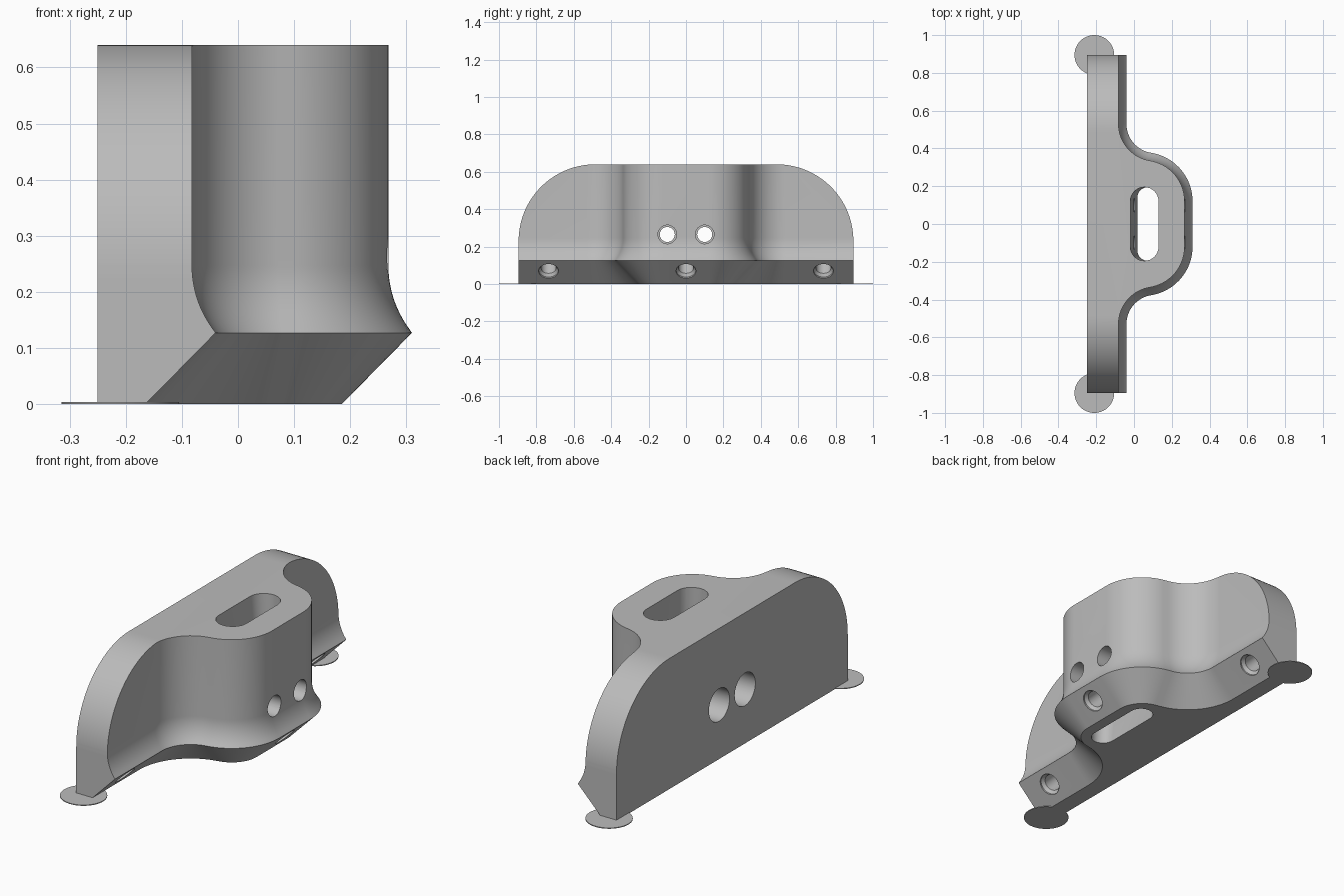
import bpy, bmesh
from math import sin, cos, pi, radians
from mathutils import Vector

if "Cube" in bpy.data.objects:
    bpy.data.objects.remove(bpy.data.objects["Cube"], do_unlink=True)

grey = bpy.data.materials.new("plain grey")
grey.use_nodes = True
grey.diffuse_color = (0.5, 0.5, 0.5, 1)
grey.node_tree.nodes["Principled BSDF"].inputs["Base Color"].default_value = (0.5, 0.5, 0.5, 1)


def loft(name, rings):
    """Closed solid through rings that share one point count."""
    bm = bmesh.new()
    loops = [[bm.verts.new(p) for p in ring] for ring in rings]
    for a, b in zip(loops, loops[1:]):
        for i in range(len(a)):
            j = (i + 1) % len(a)
            bm.faces.new((a[i], a[j], b[j], b[i]))
    bm.faces.new(loops[0][::-1])
    bm.faces.new(loops[-1])
    bmesh.ops.recalc_face_normals(bm, faces=bm.faces)
    mesh = bpy.data.meshes.new(name)
    bm.to_mesh(mesh)
    bm.free()
    mesh.materials.append(grey)
    ob = bpy.data.objects.new(name, mesh)
    bpy.context.collection.objects.link(ob)
    return ob


def turned(name, start, axis, steps, sides=40):
    """Stepped round solid: steps are (distance along axis, radius)."""
    axis = Vector(axis).normalized()
    u = Vector((0, 1, 0))
    v = axis.cross(u)
    angles = [2 * pi * i / sides for i in range(sides)]
    return loft(name, [[Vector(start) + axis * d + r * (u * cos(t) + v * sin(t))
                        for t in angles] for d, r in steps])


def arc(cx, cy, r, a0, a1, n=16):
    angles = [radians(a0 + (a1 - a0) * i / n) for i in range(n + 1)]
    return [(cx + r * cos(t), cy + r * sin(t)) for t in angles]


def cut(body, tool, operation="DIFFERENCE"):
    bpy.context.view_layer.objects.active = body
    mod = body.modifiers.new("cut", "BOOLEAN")
    mod.operation, mod.object, mod.solver = operation, tool, "EXACT"
    bpy.ops.object.modifier_apply(modifier=mod.name)
    bpy.data.objects.remove(tool, do_unlink=True)


def smooth(ob):
    bpy.ops.object.select_all(action="DESELECT")
    ob.select_set(True)
    bpy.context.view_layer.objects.active = ob
    bpy.ops.object.shade_smooth_by_angle(angle=radians(30))


def outline(inset, z):
    """Wavy front contour with a flat back, inset along its normal."""
    half = arc(0.05, 0.12, 0.26 - inset, 0, 77)
    half += arc(0.115, 0.53, 0.155 + inset, 257, 180)
    half.append((-0.04 - inset, 1.1))
    front = [(x, -y) for x, y in reversed(half)] + half
    return [(x, y, z) for x, y in front + [(-0.25, 1.1), (-0.25, -1.1)]]


# Body: undercut lower lip, concave fillet, then straight wall
levels = [(0.125, 0), (0, 0.127)]
for k in range(1, 13):
    t = radians(39 * (1 - k / 12))
    levels.append((0.042 - 0.19 * (1 - cos(t)), 0.247 - 0.19 * sin(t)))
levels.append((0.042, 0.8))
body = loft("handle_body", [outline(i, z) for i, z in levels])

# Rounded shoulders of the side silhouette
shoulder = arc(0.485, 0.23, 0.41, 0, 90, 28)
side = [(0.895, -0.1)] + shoulder
side += [(-y, z) for y, z in reversed(side)]
cut(body, loft("silhouette", [[(x, y, z) for y, z in side] for x in (-0.6, 0.6)]), "INTERSECT")


# Vertical slot, its back wall leaning slightly
def slot_ring(x0, x1, z):
    r, cx = (x1 - x0) / 2, (x0 + x1) / 2
    pts = arc(cx, 0.195 - r, r, 0, 180) + arc(cx, r - 0.195, r, 180, 360)
    return [(x, y, z) for x, y in pts]


cut(body, loft("slot", [slot_ring(0.018, 0.13, -0.01), slot_ring(-0.02, 0.13, 0.65)]))

# Stepped screw holes running from back to front
for y in (-0.1, 0.1):
    cut(body, turned("screw_hole", (0, y, 0.265), (1, 0, 0),
                     [(-0.4, 0.08), (-0.1, 0.08), (-0.1, 0.04),
                      (0.05, 0.04), (0.05, 0.05), (0.5, 0.05)]))

# Blind chamfered holes in the slanted lip
for x, y in ((-0.095, -0.735), (0.255, 0), (-0.095, 0.735)):
    cut(body, turned("lip_hole", (x, y, 0.068), (-1, 0, 1),
                     [(-0.05, 0.053), (0.01, 0.053), (0.025, 0.04), (0.11, 0.04)]))
smooth(body)

# Thin round foot pads at both ends
for label, y in (("front_pad", -0.895), ("back_pad", 0.895)):
    smooth(turned(label, (-0.21, y, 0), (0, 0, 1), [(0, 0.105), (0.004, 0.105)], 64))
